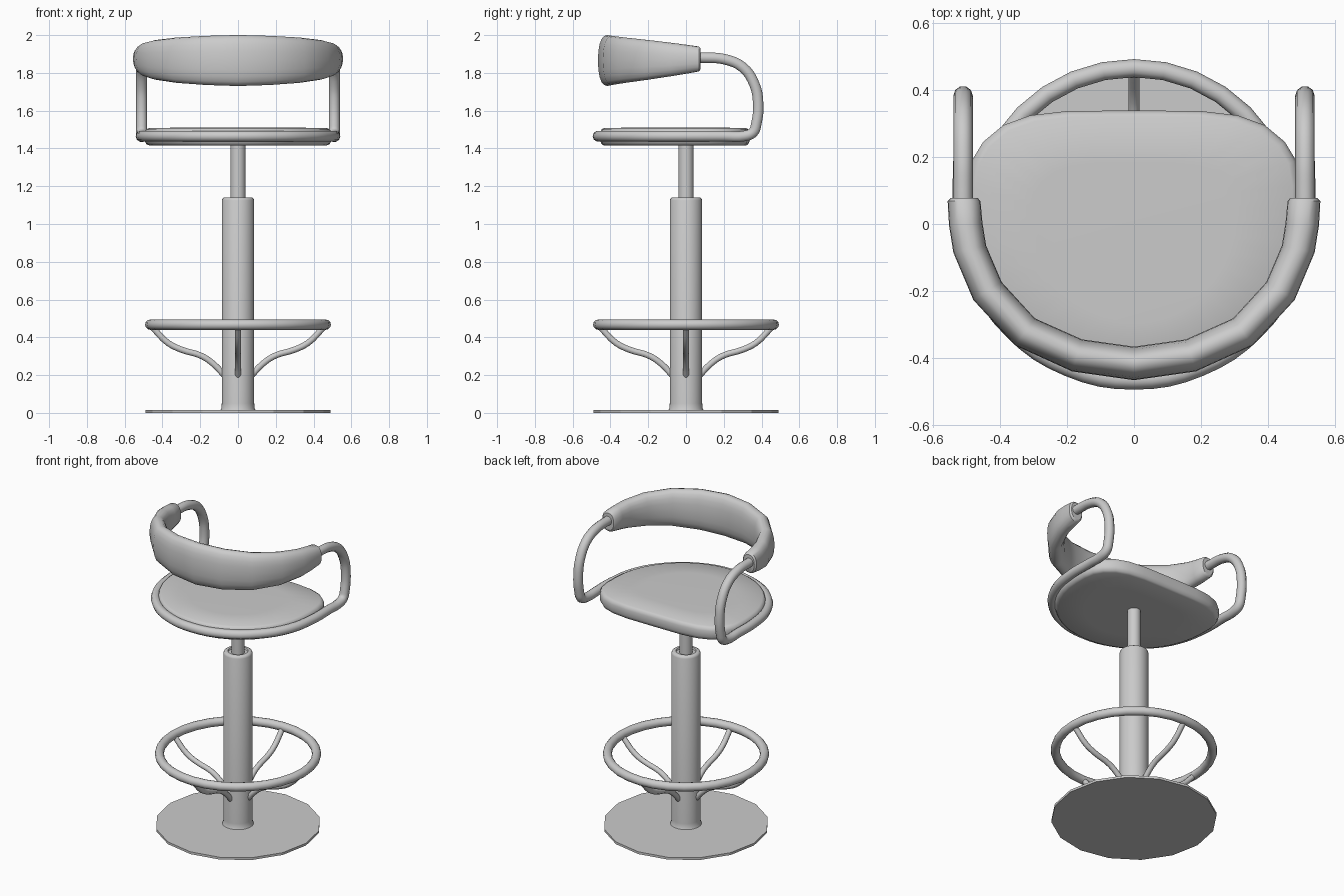
import bpy, bmesh
from math import sin, cos, pi, radians, copysign

if "Cube" in bpy.data.objects:
    bpy.data.objects.remove(bpy.data.objects["Cube"])


def loft(name, rings, smooth=True):
    """Skin a list of equal-length point rings and cap both ends."""
    bm = bmesh.new()
    vs = [[bm.verts.new(p) for p in r] for r in rings]
    n = len(rings[0])
    for a, b in zip(vs, vs[1:]):
        for i in range(n):
            j = (i + 1) % n
            bm.faces.new((a[i], a[j], b[j], b[i]))
    bm.faces.new(vs[0])
    bm.faces.new(vs[-1])
    bmesh.ops.recalc_face_normals(bm, faces=bm.faces)
    me = bpy.data.meshes.new(name)
    bm.to_mesh(me)
    bm.free()
    ob = bpy.data.objects.new(name, me)
    bpy.context.collection.objects.link(ob)
    if smooth:
        shade(ob)
    return ob


def shade(ob):
    bpy.ops.object.select_all(action='DESELECT')
    ob.select_set(True)
    bpy.context.view_layer.objects.active = ob
    bpy.ops.object.shade_smooth_by_angle(angle=radians(40))


def lathe(name, profile, sides, smooth=True):
    """Revolve (radius, z) points about the z axis."""
    return loft(name, [[(r * cos(2 * pi * i / sides), r * sin(2 * pi * i / sides), z)
                        for i in range(sides)] for r, z in profile], smooth)


def tube(name, pts, radius, res=4):
    """Round tube along a smooth path, converted to a mesh."""
    cu = bpy.data.curves.new(name, 'CURVE')
    cu.dimensions = '3D'
    cu.bevel_depth = radius
    cu.bevel_resolution = 3
    cu.resolution_u = res
    cu.use_fill_caps = True
    sp = cu.splines.new('BEZIER')
    sp.bezier_points.add(len(pts) - 1)
    for b, p in zip(sp.bezier_points, pts):
        b.co = p
        b.handle_left_type = b.handle_right_type = 'AUTO'
    ob = bpy.data.objects.new(name, cu)
    bpy.context.collection.objects.link(ob)
    bpy.ops.object.select_all(action='DESELECT')
    ob.select_set(True)
    bpy.context.view_layer.objects.active = ob
    bpy.ops.object.convert(target='MESH')
    ob = bpy.context.view_layer.objects.active
    shade(ob)
    return ob


# Base plate, column and lift pole
lathe("base_plate", [(0.49, 0), (0.49, 0.015)], 16, False)
lathe("column", [(0.094, 0.012), (0.088, 0.025), (0.086, 0.05), (0.086, 1.125),
                 (0.082, 1.135), (0.074, 1.14), (0.06, 1.14), (0.056, 1.13)], 32)
lathe("lift_pole", [(0.04, 1.1), (0.04, 1.43)], 24)

# Foot ring and its four struts
bpy.ops.mesh.primitive_torus_add(major_radius=0.465, minor_radius=0.027, major_segments=32,
                                 minor_segments=12, location=(0, 0, 0.467))
ring = bpy.context.object
ring.name = "foot_ring"
shade(ring)
strut = [(0.07, 0.195), (0.12, 0.25), (0.19, 0.30), (0.30, 0.335), (0.37, 0.37), (0.455, 0.455)]
for k in range(4):
    c, s = cos(k * pi / 2), sin(k * pi / 2)
    tube(f"foot_strut_{k + 1}", [(r * c, r * s, z) for r, z in strut], 0.017)

# Seat cushion: round front, flat back with rounded corners
half = [(0.495 * sin(i * pi / 20), 0.04 - 0.495 * cos(i * pi / 20)) for i in range(1, 11)]
half += [(0.495, 0.12), (0.483, 0.19), (0.45, 0.245), (0.39, 0.295), (0.31, 0.324),
         (0.2, 0.337), (0.08, 0.338)]
outline = [(0, -0.455)] + half + [(-x, y) for x, y in reversed(half)]
layers = [(0.6, 1.415), (0.95, 1.416), (0.98, 1.423), (1, 1.443), (1, 1.482),
          (0.985, 1.499), (0.955, 1.507), (0.6, 1.511)]
loft("seat", [[(x * k, -0.05 + (y + 0.05) * k, z) for x, y in outline] for k, z in layers])

# Bent tube: around the seat front, up at the back corners, forward as arms
rail = [(0.51 * sin(i * pi / 8), 0.045 - 0.51 * cos(i * pi / 8), 1.465) for i in range(1, 5)]
rail += [(0.51, y, z) for y, z in
         [(0.2, 1.465), (0.31, 1.466), (0.355, 1.485), (0.372, 1.53), (0.382, 1.64),
          (0.362, 1.74), (0.3, 1.83), (0.2, 1.873), (0.1, 1.88), (0.03, 1.88)]]
tube("seat_rail", [(-x, y, z) for x, y, z in reversed(rail)] + [(0, -0.465, 1.465)] + rail, 0.029)

# Padded backrest: (x, y, normal angle, half thickness, half height) per section
secs = [(0.507, 0.078, 0, 0.04, 0.055), (0.507, 0.068, 0, 0.049, 0.066),
        (0.502, 0.0, 5, 0.05, 0.077), (0.49, -0.075, 12, 0.05, 0.088),
        (0.437, -0.2, 32, 0.05, 0.105), (0.325, -0.322, 54, 0.05, 0.12),
        (0.17, -0.392, 73, 0.05, 0.13)]
full = secs + [(0, -0.416, 90, 0.05, 0.135)]
full += [(-x, y, 180 - a, t, h) for x, y, a, t, h in reversed(secs)]
rings = []
for x, y, a, t, h in full:
    a = -radians(a)
    zc = 1.875 - (h - 0.055) * 0.12
    pts = []
    for i in range(20):
        u, v = cos(i * pi / 10), sin(i * pi / 10)
        d = t * copysign(abs(u) ** 0.85, u)
        pts.append((x + d * cos(a), y + d * sin(a), zc + h * copysign(abs(v) ** 0.85, v)))
    rings.append(pts)
loft("backrest", rings)
